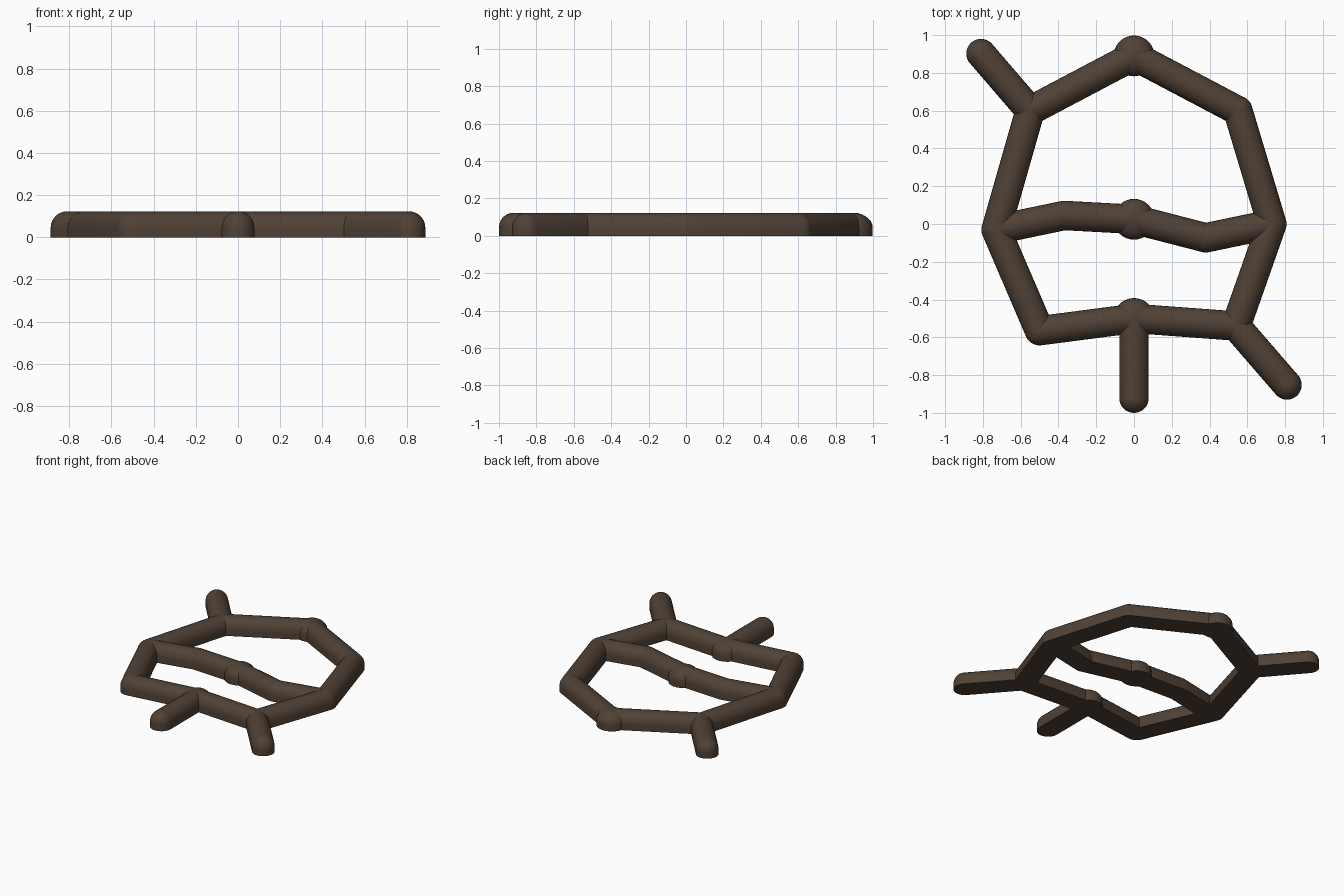
import bpy
import bmesh
from math import sin, cos, pi, radians
from mathutils import Vector

cube = bpy.data.objects.get("Cube")
if cube:
    bpy.data.objects.remove(cube, do_unlink=True)

RADIUS, WALL, HEIGHT = 0.078, 0.045, 0.123
SIDES, RINGS = 32, 7

bark = bpy.data.materials.new("dark brown")
bark.use_nodes = True
color = (0.08, 0.053, 0.036, 1)
bark.diffuse_color = color
bsdf = bark.node_tree.nodes["Principled BSDF"]
bsdf.inputs["Base Color"].default_value = color
bsdf.inputs["Roughness"].default_value = 0.9


def dome_points(center, radius):
    """Flat-bottomed post with a rounded cap."""
    rings = [(radius, 0)]
    for i in range(RINGS):
        a = i / RINGS * pi / 2
        rings.append((radius * cos(a), WALL + (HEIGHT - WALL) * sin(a)))
    points = [Vector((center[0] + r * cos(t), center[1] + r * sin(t), z))
              for r, z in rings
              for t in (2 * pi * k / SIDES for k in range(SIDES))]
    return points + [Vector((center[0], center[1], HEIGHT))]


def hull_part(name, centers, radius):
    """Skin one or two domes into a knob or a rounded bar."""
    bm = bmesh.new()
    for c in centers:
        for p in dome_points(c, radius):
            bm.verts.new(p)
    result = bmesh.ops.convex_hull(bm, input=bm.verts)
    unused = {g for g in result["geom_interior"] + result["geom_unused"]
              if isinstance(g, bmesh.types.BMVert)}
    bmesh.ops.delete(bm, geom=list(unused), context='VERTS')
    bmesh.ops.dissolve_limit(bm, angle_limit=radians(0.5),
                             verts=bm.verts, edges=bm.edges)
    bmesh.ops.recalc_face_normals(bm, faces=bm.faces)
    mesh = bpy.data.meshes.new(name)
    bm.to_mesh(mesh)
    bm.free()
    mesh.materials.append(bark)
    obj = bpy.data.objects.new(name, mesh)
    bpy.context.collection.objects.link(obj)
    bpy.ops.object.select_all(action='DESELECT')
    obj.select_set(True)
    bpy.context.view_layer.objects.active = obj
    bpy.ops.object.shade_smooth_by_angle(angle=radians(40))


def bar_chain(name, path):
    for i, ends in enumerate(zip(path, path[1:])):
        hull_part(f"{name}_{i + 1}", ends, RADIUS)


# Joints of the frame
back, middle, front = (0, 0.89), (0, 0.025), (0, -0.5)
back_left, back_right = (0.55, 0.6), (-0.55, 0.6)
left, right = (0.73, 0), (-0.73, -0.03)
front_left, front_right = (0.54, -0.54), (-0.5, -0.565)

# Closed outer frame and wavy cross branch
bar_chain("outer_frame", [back, back_left, left, front_left, front,
                          front_right, right, back_right, back])
bar_chain("cross_branch", [right, (-0.37, 0.045), middle, (0.38, -0.073), left])

# Side twigs
hull_part("back_right_twig", [back_right, (-0.81, 0.902)], RADIUS)
hull_part("front_left_twig", [front_left, (0.81, -0.852)], RADIUS)
hull_part("front_twig", [front, (0, -0.922)], RADIUS)

# Knots along the centre line
for name, spot in (("back", back), ("middle", middle), ("front", front)):
    hull_part(name + "_knot", [spot], 0.108)
